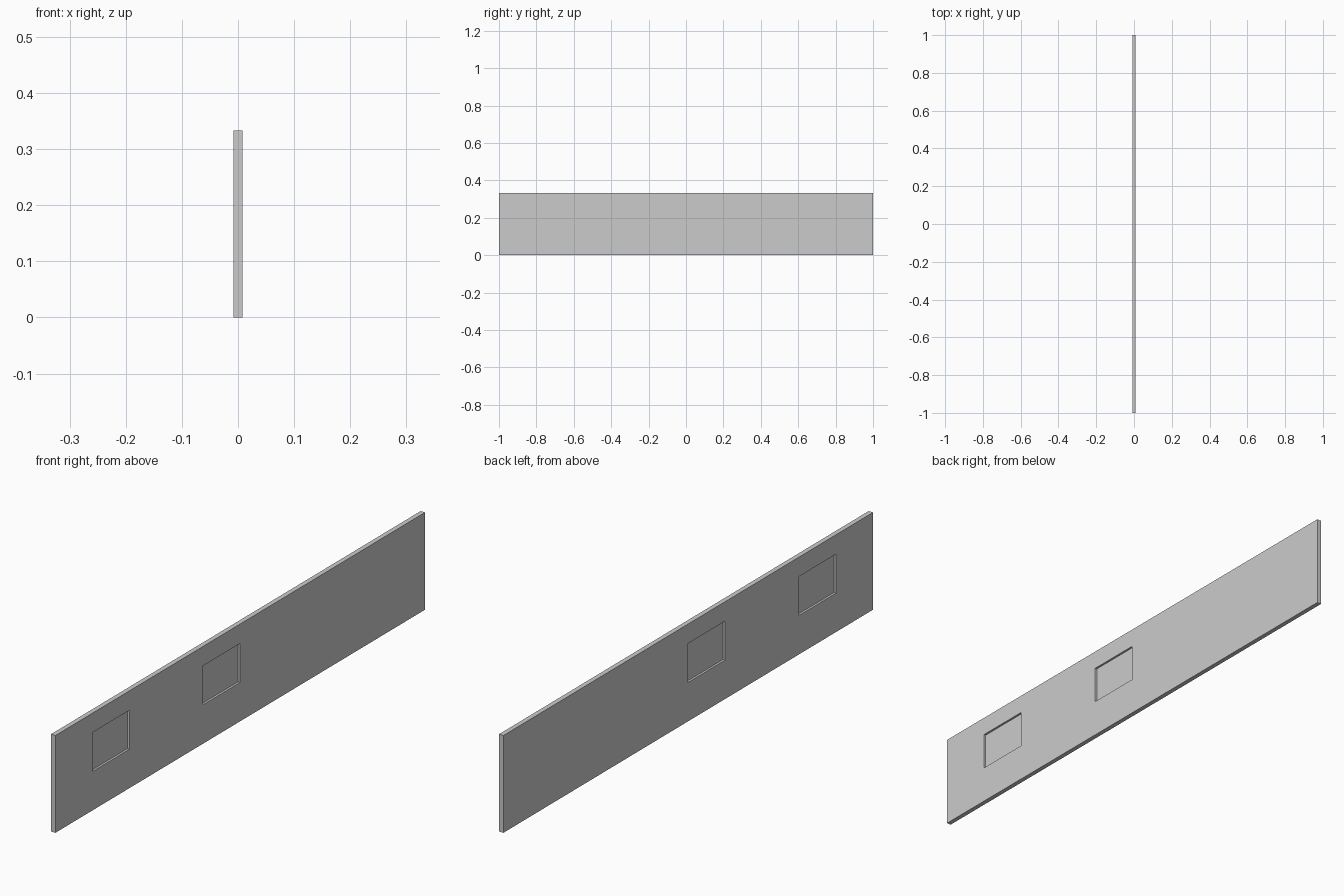
import bpy
import bmesh

if "Cube" in bpy.data.objects:
    bpy.data.objects.remove(bpy.data.objects["Cube"])

THICK = 0.0167
HEIGHT = 0.3333
Z0, Z1 = 0.1333, 0.2667               # window sill and head
WINDOWS = [(-0.8, -0.6), (-0.2, 0.0)]  # window spans along y


def add_object(name, bm):
    bmesh.ops.recalc_face_normals(bm, faces=bm.faces)
    mesh = bpy.data.meshes.new(name)
    bm.to_mesh(mesh)
    bm.free()
    obj = bpy.data.objects.new(name, mesh)
    bpy.context.collection.objects.link(obj)
    return obj


def panel(name, ys, zs, thickness, holes=()):
    """Upright slab centred on x = 0, made from grid cells with some left out."""
    bm = bmesh.new()
    verts = [[bm.verts.new((-thickness / 2, y, z)) for z in zs] for y in ys]
    for i in range(len(ys) - 1):
        for j in range(len(zs) - 1):
            if (i, j) not in holes:
                bm.faces.new((verts[i][j], verts[i + 1][j],
                              verts[i + 1][j + 1], verts[i][j + 1]))
    front = bm.faces[:]
    ext = bmesh.ops.extrude_face_region(bm, geom=front, use_keep_orig=True)
    moved = [g for g in ext["geom"] if isinstance(g, bmesh.types.BMVert)]
    bmesh.ops.translate(bm, verts=moved, vec=(thickness, 0, 0))
    return add_object(name, bm)


# Wall with two window openings
wall_ys = [-1.0] + [y for span in WINDOWS for y in span] + [1.0]
panel("wall", wall_ys, [0.0, Z0, Z1, HEIGHT], THICK, {(1, 1), (3, 1)})

# Thin panes set in the middle of each opening
glass = bpy.data.materials.new("pane_grey")
glass.diffuse_color = (0.69, 0.68, 0.67, 1.0)
glass.use_nodes = True
glass.node_tree.nodes["Principled BSDF"].inputs["Base Color"].default_value = glass.diffuse_color
for n, span in enumerate(WINDOWS, 1):
    pane = panel(f"window_pane_{n}", list(span), [Z0, Z1], 0.0017)
    pane.data.materials.append(glass)
